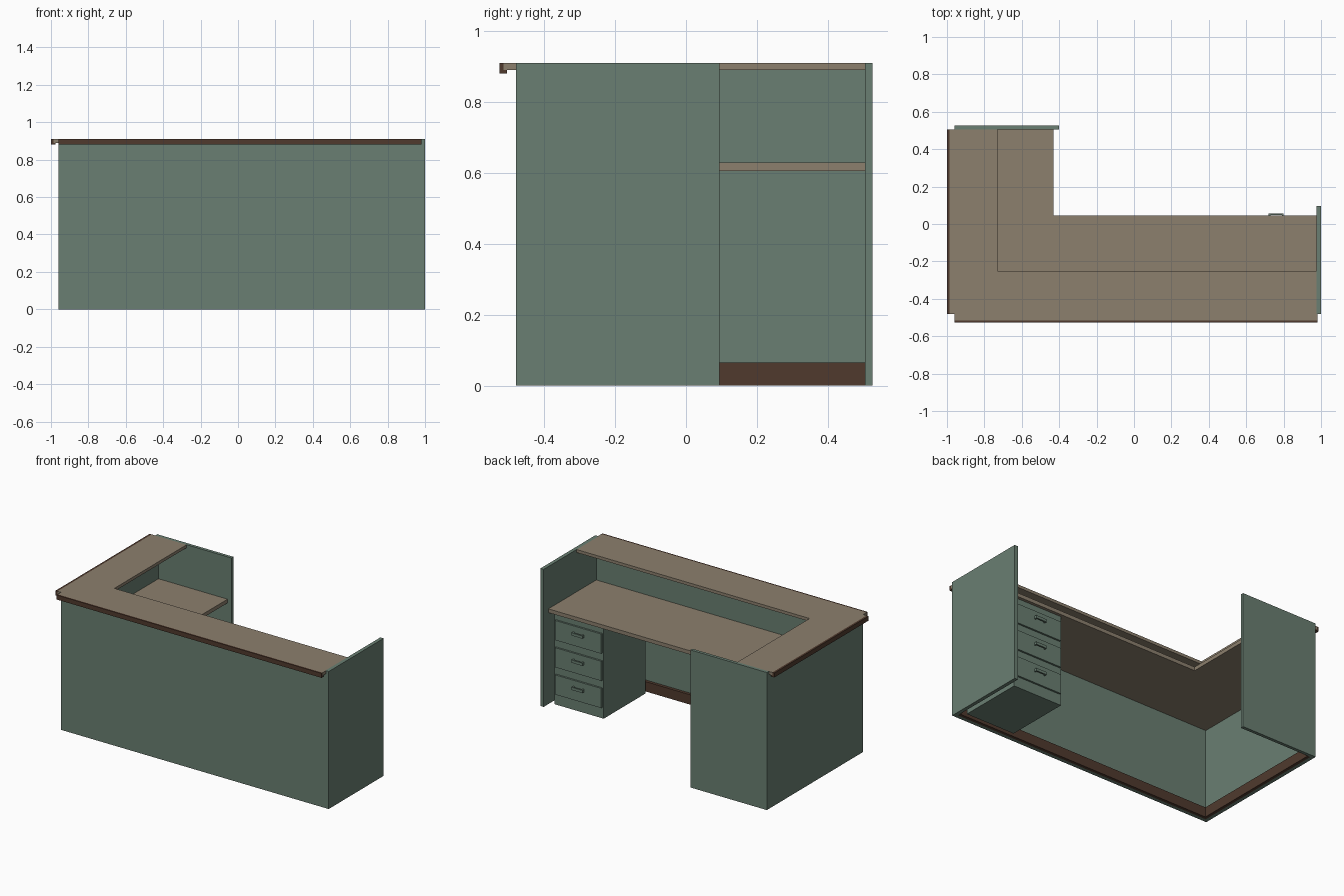
import bpy
import bmesh

cube = bpy.data.objects.get("Cube")
if cube:
    bpy.data.objects.remove(cube, do_unlink=True)


def material(name, rgb):
    mat = bpy.data.materials.new(name)
    mat.use_nodes = True
    mat.diffuse_color = (*rgb, 1)
    mat.node_tree.nodes["Principled BSDF"].inputs["Base Color"].default_value = (*rgb, 1)
    return mat


GREEN = material("sage green", (0.143, 0.212, 0.168))
TAN = material("tan laminate", (0.262, 0.215, 0.155))
BROWN = material("dark brown", (0.080, 0.042, 0.027))


def prism(name, outline, z0, z1, mat):
    """Extrude a flat outline upward from z0 to z1."""
    bm = bmesh.new()
    face = bm.faces.new([bm.verts.new((x, y, z0)) for x, y in outline])
    grown = bmesh.ops.extrude_face_region(bm, geom=[face])
    for item in grown["geom"]:
        if isinstance(item, bmesh.types.BMVert):
            item.co.z = z1
    bmesh.ops.recalc_face_normals(bm, faces=bm.faces[:])
    mesh = bpy.data.meshes.new(name)
    bm.to_mesh(mesh)
    bm.free()
    mesh.materials.append(mat)
    obj = bpy.data.objects.new(name, mesh)
    bpy.context.collection.objects.link(obj)
    return obj


def box(name, xs, ys, zs, mat):
    (x0, x1), (y0, y1) = xs, ys
    return prism(name, [(x0, y0), (x1, y0), (x1, y1), (x0, y1)], *zs, mat)


# Main levels and inner wall faces
TOP, SLAB, DESK_TOP, DESK = 0.91, 0.89, 0.63, 0.605
LEFT, RIGHT, FRONT, BACK = -0.936, 0.976, -0.456, 0.505

# Upright panels
box("front_panel", (-0.96, RIGHT), (-0.48, FRONT), (0, SLAB), GREEN)
box("side_panel", (-0.96, LEFT), (FRONT, BACK), (0, SLAB), GREEN)
box("end_panel", (RIGHT, 1.0), (-0.48, 0.095), (0, TOP), GREEN)
box("return_end_panel", (-0.96, -0.40), (BACK, 0.526), (0, TOP), GREEN)

# Kick boards inside the walls
box("front_kick", (LEFT, RIGHT), (FRONT, FRONT + 0.02), (0, 0.065), BROWN)
box("side_kick", (LEFT, LEFT + 0.02), (FRONT + 0.02, BACK), (0, 0.065), BROWN)

# L-shaped raised counter with its trim
prism("raised_counter", [
    (-0.96, -0.515), (0.98, -0.515), (0.98, -0.48), (RIGHT, -0.48),
    (RIGHT, -0.25), (-0.73, -0.25), (-0.73, BACK), (-0.986, BACK),
    (-0.986, -0.48), (-0.96, -0.48)], SLAB, TOP, TAN)
box("front_trim", (-0.96, 0.98), (-0.526, -0.515), (0.88, TOP), BROWN)
box("front_trim_lip", (-0.96, 0.98), (-0.515, -0.505), (0.88, SLAB), BROWN)
box("side_trim", (-1.0, -0.986), (-0.48, BACK), (0.88, TOP), BROWN)
box("side_trim_lip", (-0.986, -0.975), (-0.48, BACK), (0.88, SLAB), BROWN)

# L-shaped work surface
prism("work_surface", [
    (LEFT, FRONT), (RIGHT, FRONT), (RIGHT, 0.045), (-0.43, 0.045),
    (-0.43, BACK), (LEFT, BACK)], DESK, DESK_TOP, TAN)

# Drawer pedestal with three drawers and bar handles
box("pedestal", (0.585, 0.945), (-0.41, 0.025), (0, DESK), GREEN)
for i in range(3):
    z = 0.497 - i * 0.18
    box(f"drawer_{i + 1}", (0.595, 0.935), (0.025, 0.037), (z - 0.065, z + 0.065), GREEN)
    box(f"handle_{i + 1}", (0.72, 0.80), (0.047, 0.056), (z + 0.008, z + 0.026), GREEN)
    for x in (0.72, 0.79):
        box(f"handle_post_{i + 1}", (x, x + 0.01), (0.037, 0.047),
            (z + 0.008, z + 0.026), GREEN)
